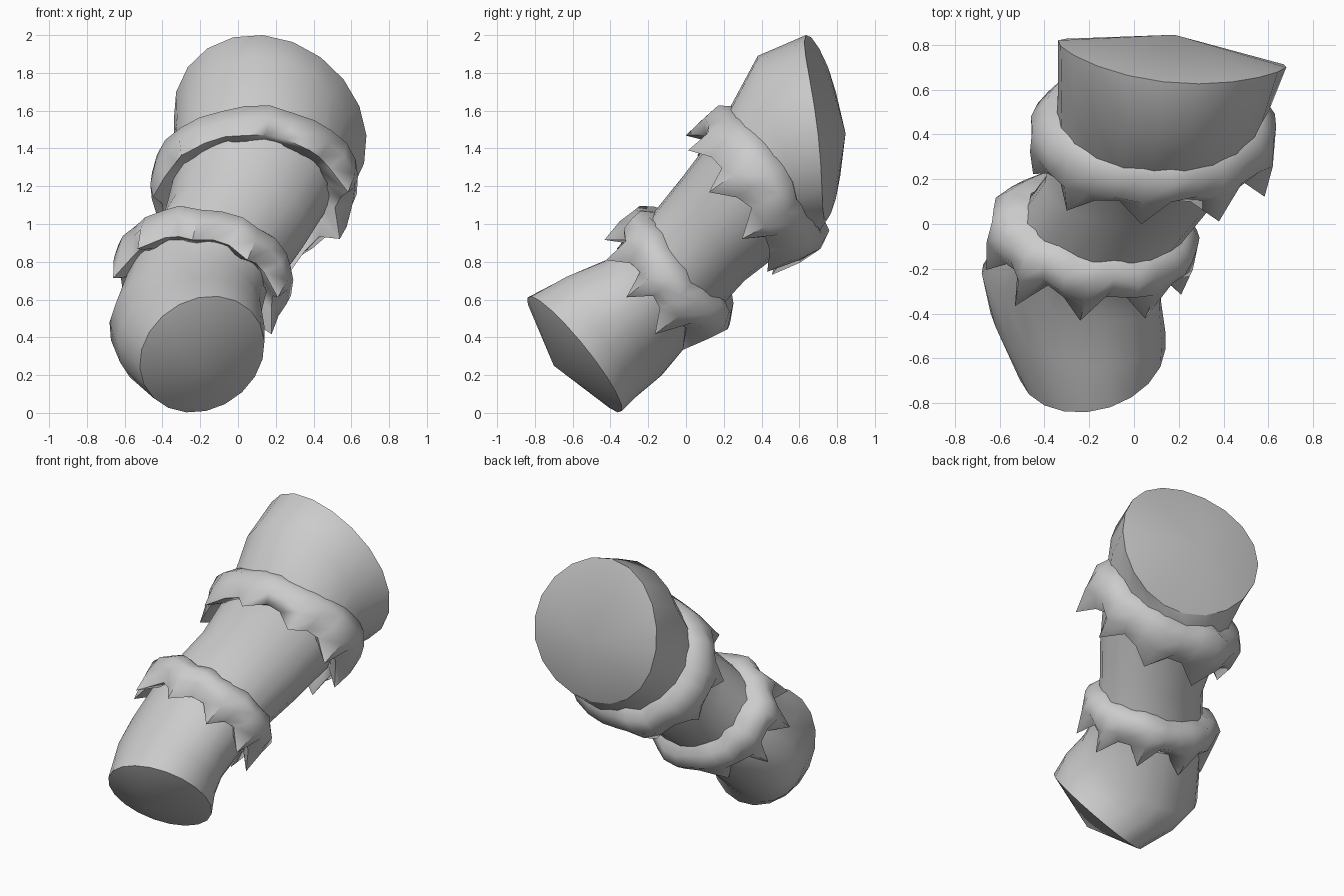
import bpy, math, random
from mathutils import Vector

if "Cube" in bpy.data.objects:
    bpy.data.objects.remove(bpy.data.objects["Cube"])

random.seed(7)
grey = bpy.data.materials.new("plain_grey")
grey.diffuse_color = (0.6, 0.6, 0.6, 1)
grey.use_nodes = True
grey.node_tree.nodes["Principled BSDF"].inputs["Base Color"].default_value = grey.diffuse_color


def finish(name, verts, faces, angle):
    mesh = bpy.data.meshes.new(name)
    mesh.from_pydata(verts, [], faces)
    mesh.materials.append(grey)
    ob = bpy.data.objects.new(name, mesh)
    bpy.context.collection.objects.link(ob)
    bpy.ops.object.select_all(action='DESELECT')
    ob.select_set(True)
    bpy.context.view_layer.objects.active = ob
    bpy.ops.object.shade_smooth_by_angle(angle=math.radians(angle))


def bridge(rows, n, closed=False):
    count = rows if closed else rows - 1
    return [(r * n + i, r * n + (i + 1) % n,
             (r + 1) % rows * n + (i + 1) % n, (r + 1) % rows * n + i)
            for r in range(count) for i in range(n)]


# Limb: oval sections as centre, half-width vector, half-height vector, saddle bend
N = 20
sections = [
    ((-.19, -.59, .31), (.33, .03, .07), (-.02, -.25, .30), 0),
    ((-.25, -.44, .41), (.39, -.04, .05), (.01, -.19, .31), 0),
    ((-.28, -.28, .50), (.40, -.06, .02), (.04, -.14, .31), 0),
    ((-.21, -.09, .70), (.37, -.03, -.02), (0, -.17, .25), 0),
    ((-.02, .15, .98), (.38, -.03, -.02), (0, -.16, .28), 0),
    ((.08, .37, 1.20), (.43, -.02, 0), (0, -.20, .30), 0),
    ((.13, .54, 1.42), (.47, -.04, 0), (-.02, -.16, .47), 0),
    ((.17, .725, 1.51), (.51, -.06, -.04), (-.04, -.055, .49), .035),
]
rings = []
for c, u, v, bend in sections:
    ring = []
    for i in range(N):
        a = math.tau * i / N
        ring.append(Vector(c) + Vector(u) * math.cos(a) + Vector(v) * math.sin(a)
                    + Vector((0, bend * math.cos(2 * a), 0)))
    rings.append(ring)
finish("tapered_limb", sum(rings, []), bridge(len(rings), N), 75)


# End caps, slightly domed to a point
def cap(name, ring, apex, flip):
    tris = [(i, (i + 1) % N, N) for i in range(N)]
    finish(name, ring + [Vector(apex)], [t[::-1] for t in tris] if flip else tris, 75)


# Ragged cuffs: bulging ring whose lower edge slopes to irregular tips
def cuff(name, centre, right, up, extra, n=27):
    c, u, v = Vector(centre), Vector(right), Vector(up)
    axis = v.cross(u).normalized()
    if axis.y < 0:
        axis = -axis
    # (offset along limb, offset outward, tip weight, wobble weight)
    profile = [(.125 + extra, -.06, 0, .02), (.11 + extra, .03, 0, .025),
               (.05 + extra / 2, .09, 0, .02), (-.03, .08, .25, .015),
               (-.105, .015, 1, 0), (-.06, -.06, .3, 0)]
    tips = [(.10 if i % 3 == 1 else random.uniform(-.03, .02)) * random.uniform(.6, 1.2)
            for i in range(n)]
    wave = [random.uniform(-1, 1) for i in range(n)]
    pts = []
    for along, out, tip, wob in profile:
        for i in range(n):
            a = math.tau * i / n
            radial = u * math.cos(a) + v * math.sin(a)
            p = c + radial + radial.normalized() * (out + wob * wave[i] + tip * tips[i] * .55)
            pts.append(p + axis * (along - tip * tips[i] + wob * wave[i - 1]))
    finish(name, pts, bridge(len(profile), n, True), 65)


cap("lower_end", rings[0], (-.20, -.70, .25), True)
cap("upper_end", rings[-1], (.18, .845, 1.48), False)
cuff("lower_cuff", (-.18, -.06, .74), (.37, -.04, -.06), (0, -.19, .24), .01)
cuff("upper_cuff", (.07, .38, 1.20), (.46, -.02, 0), (0, -.21, .32), .055)
